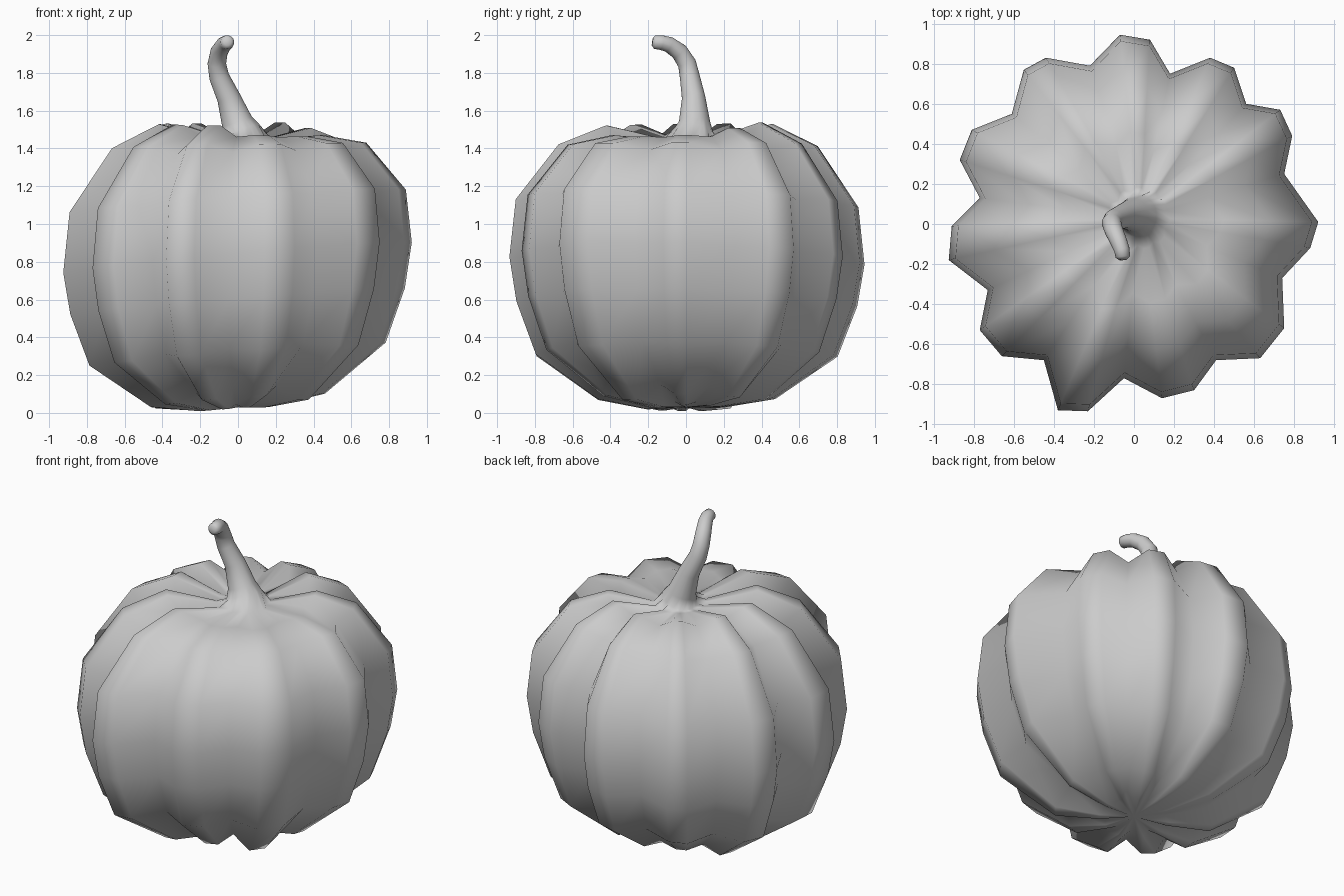
import bpy
import bmesh
from math import atan2, cos, sin
from mathutils import Vector

cube = bpy.data.objects.get("Cube")
if cube:
    bpy.data.objects.remove(cube, do_unlink=True)

grey = bpy.data.materials.new("plain grey")
grey.use_nodes = True
grey.diffuse_color = (0.6, 0.6, 0.6, 1)
grey.node_tree.nodes["Principled BSDF"].inputs["Base Color"].default_value = (0.6, 0.6, 0.6, 1)

# Widest outline of the body: each lobe is a ridge pair followed by a groove
outline = [
    (0.88, -0.12), (0.92, 0.01), (0.75, 0.25),
    (0.79, 0.44), (0.73, 0.57), (0.56, 0.60),
    (0.50, 0.78), (0.38, 0.83), (0.18, 0.75),
    (0.08, 0.92), (-0.07, 0.945), (-0.22, 0.79),
    (-0.44, 0.83), (-0.55, 0.77), (-0.61, 0.55),
    (-0.81, 0.47), (-0.87, 0.32), (-0.77, 0.13),
    (-0.91, -0.01), (-0.925, -0.18), (-0.73, -0.33),
    (-0.77, -0.53), (-0.66, -0.66), (-0.45, -0.68),
    (-0.38, -0.93), (-0.23, -0.935), (-0.05, -0.77),
    (0.14, -0.87), (0.30, -0.83), (0.41, -0.68),
    (0.63, -0.67), (0.75, -0.52), (0.74, -0.27),
]

# Height offsets of single lobes near the top and near the bottom
top_lift = {0: -0.05, 1: -0.015, 2: 0.01, 9: -0.05, 10: -0.055}
bottom_lift = {3: 0.03, 4: 0.05, 10: -0.035}

# Rings from bottom to top: outline scale, height, groove shift, x tilt, y tilt,
# share of the bottom lift, share of the top lift
rings = [
    (0.22, 0.025, 0.02, 0.08, 0, 0.2, 0),
    (0.50, 0.065, 0.05, 0.08, -0.04, 1, 0),
    (0.85, 0.31, 0.02, 0.08, -0.02, 0.3, 0),
    (0.96, 0.59, 0, 0.08, -0.02, 0, 0),
    (1.00, 0.82, 0, 0.09, -0.03, 0, 0),
    (0.965, 1.12, -0.01, 0.07, -0.03, 0, 0),
    (0.73, 1.42, -0.045, 0.03, -0.01, 0, 0.2),
    (0.47, 1.525, -0.06, -0.01, 0.01, 0, 1),
    (0.17, 1.455, -0.01, 0, 0, 0, 0.2),
]

# Stem centre line, flared at the base and bent forward at the tip, with radii
path = [
    ((0.015, 0.04, 1.49), 0.105), ((-0.005, 0.045, 1.54), 0.083),
    ((-0.05, 0.04, 1.67), 0.062), ((-0.10, 0.02, 1.78), 0.053),
    ((-0.112, 0.005, 1.85), 0.049), ((-0.10, -0.035, 1.912), 0.046),
    ((-0.075, -0.09, 1.95), 0.042), ((-0.06, -0.13, 1.96), 0.039),
    ((-0.056, -0.165, 1.963), 0.036), ((-0.055, -0.178, 1.965), 0.02),
]

bm = bmesh.new()
loops = []

# Ribbed body
for scale, z, shift, tilt_x, tilt_y, low_share, high_share in rings:
    loop = []
    for i, (x, y) in enumerate(outline):
        lobe = i // 3
        if i % 3 == 2:
            change = shift
        else:
            change = (bottom_lift.get(lobe, 0) * low_share
                      + top_lift.get(lobe, 0) * high_share)
        offset = 0.03 * (1 - scale) if z > 1 else 0
        px, py = x * scale + offset, y * scale + offset
        height = z + change + tilt_x * px + tilt_y * py
        loop.append(bm.verts.new((px, py, height)))
    loops.append(loop)

# Stem growing out of the top ring
centres = [Vector(p) for p, radius in path]
for k, (p, radius) in enumerate(path):
    ahead = centres[min(k + 1, len(path) - 1)]
    behind = centres[max(k - 1, 0)]
    direction = (ahead - behind).normalized()
    across = Vector((1, 0, 0))
    across = (across - direction * across.dot(direction)).normalized()
    upward = direction.cross(across)
    loop = []
    for x, y in outline:
        angle = atan2(y, x)
        spoke = across * cos(angle) + upward * sin(angle)
        loop.append(bm.verts.new(centres[k] + spoke * radius))
    loops.append(loop)

# Skin between neighbouring loops, then close the base and the tip
count = len(outline)
for low, high in zip(loops, loops[1:]):
    for i in range(count):
        j = (i + 1) % count
        bm.faces.new((low[i], low[j], high[j], high[i]))
bottom = bm.verts.new((0, 0, 0.03))
for i in range(count):
    bm.faces.new((loops[0][(i + 1) % count], loops[0][i], bottom))
bm.faces.new(loops[-1])
bmesh.ops.recalc_face_normals(bm, faces=bm.faces)

mesh = bpy.data.meshes.new("body_with_stem")
bm.to_mesh(mesh)
bm.free()
mesh.shade_smooth()
mesh.materials.append(grey)
bpy.context.collection.objects.link(bpy.data.objects.new("body_with_stem", mesh))
